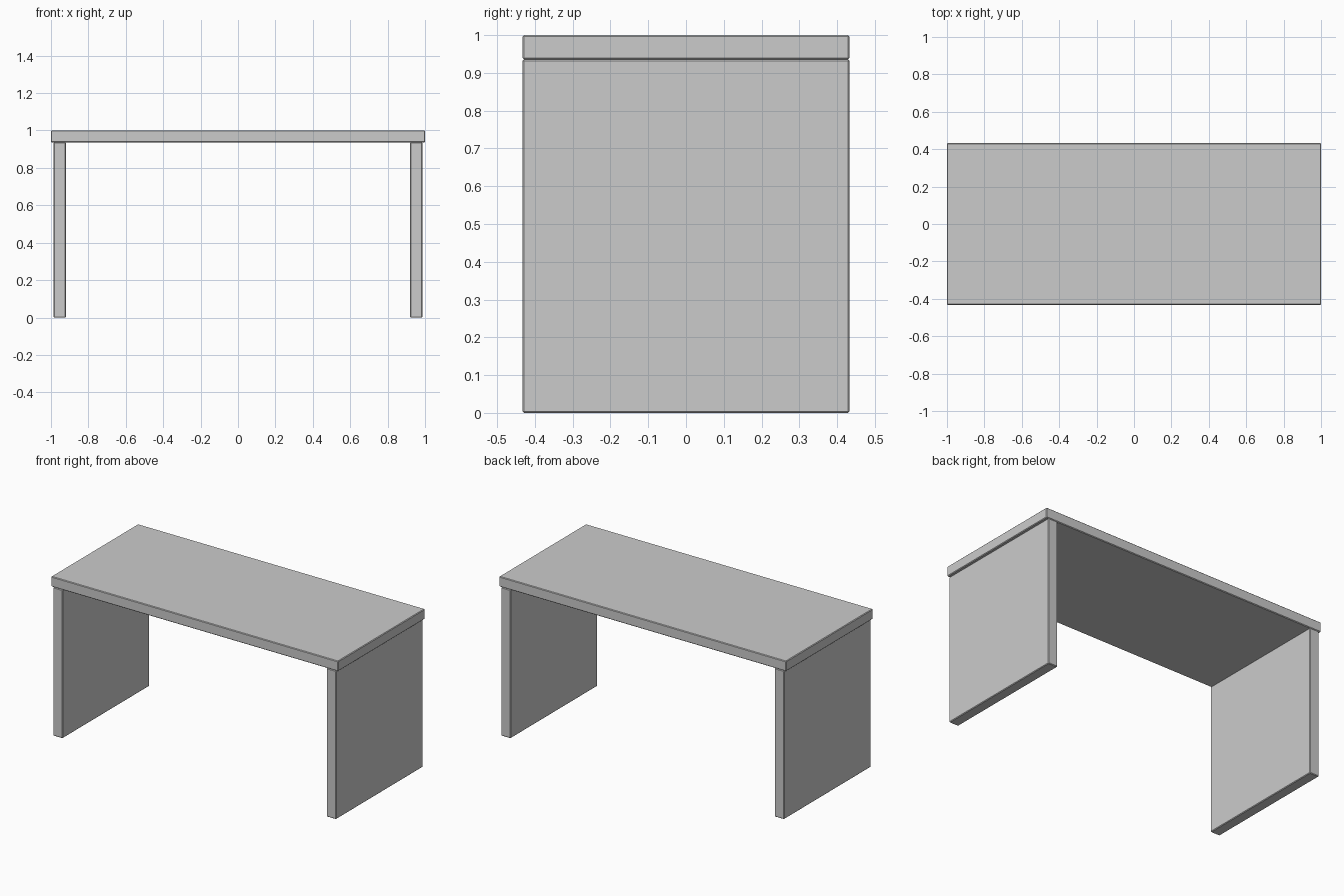
import bpy

if "Cube" in bpy.data.objects:
    bpy.data.objects.remove(bpy.data.objects["Cube"])


def board(name, size, centre):
    """Flat board with finely eased edges."""
    bpy.ops.mesh.primitive_cube_add(size=1, location=centre)
    ob = bpy.context.object
    ob.name = name
    ob.scale = size
    bpy.ops.object.transform_apply(location=False, rotation=False, scale=True)
    bevel = ob.modifiers.new("eased_edges", "BEVEL")
    bevel.width = 0.004
    bevel.segments = 1
    return ob


DEPTH = 0.865
THICK = 0.066
UNDER = 1 - THICK + 0.002

# Table top
board("table_top", (2, DEPTH, 1 - UNDER), (0, 0, (1 + UNDER) / 2))

# Side panels acting as legs, set in slightly from the ends
for side, label in ((-1, "left"), (1, "right")):
    board(label + "_side_panel", (THICK, DEPTH, UNDER), (side * 0.953, 0, UNDER / 2))
